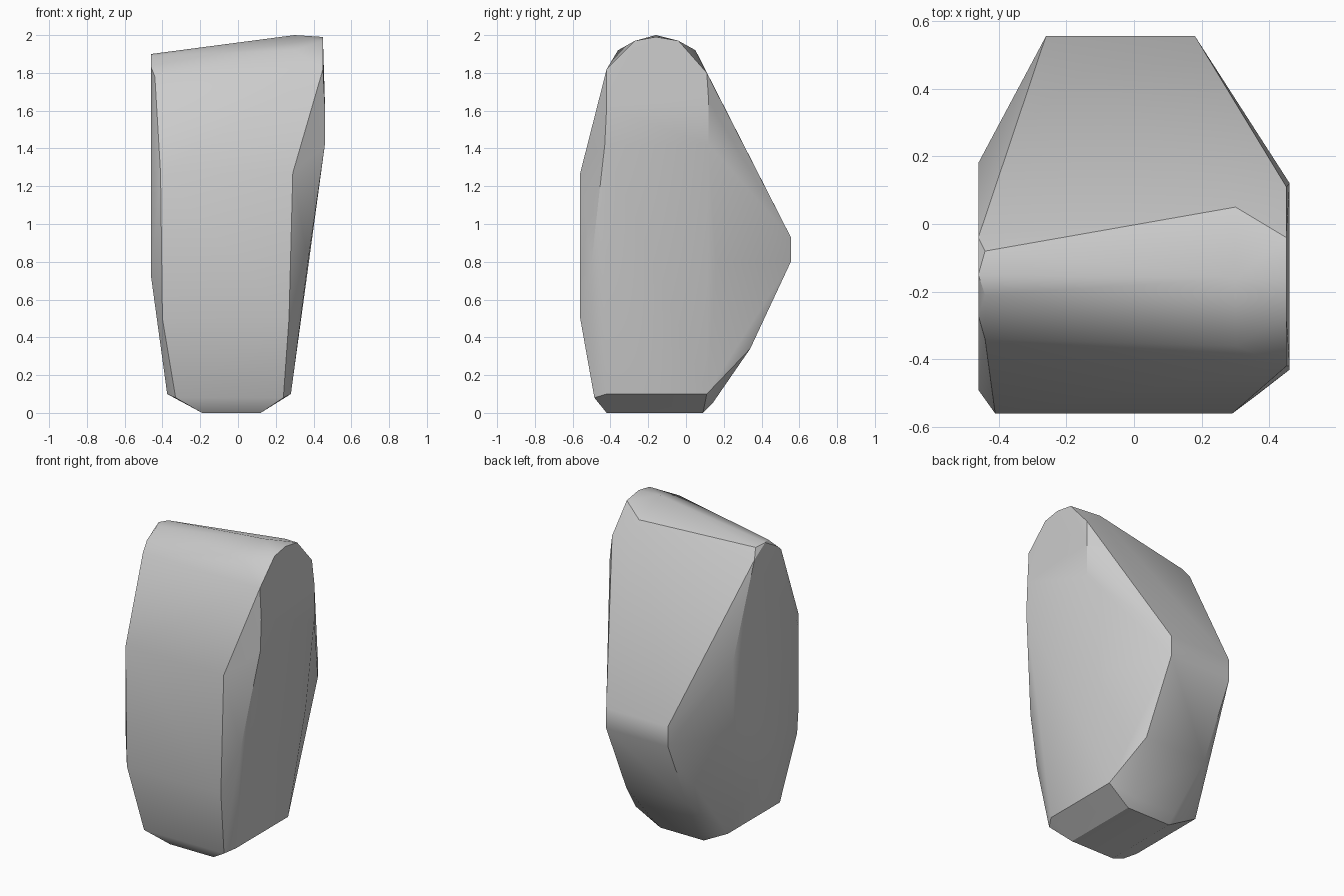
import bpy
import bmesh
from math import radians

old_cube = bpy.data.objects.get("Cube")
if old_cube:
    bpy.data.objects.remove(old_cube, do_unlink=True)


def make_material(name, colour):
    material = bpy.data.materials.new(name)
    material.use_nodes = True
    material.diffuse_color = colour
    shader = material.node_tree.nodes["Principled BSDF"]
    shader.inputs["Base Color"].default_value = colour
    shader.inputs["Roughness"].default_value = 0.9
    return material


def side_profile(x, outline):
    """Corner points of one lengthwise slice, given as (y, z) pairs."""
    return [(x, y, z) for y, z in outline]


def cross_edge(left, right, outline):
    """Corner points of edges that run straight across the stone."""
    return side_profile(left, outline) + side_profile(right, outline)


def hull_object(name, points, material, sharp_angle):
    """Wrap the corner points in one closed faceted skin."""
    mesh = bpy.data.meshes.new(name)
    builder = bmesh.new()
    for point in points:
        builder.verts.new(point)
    result = bmesh.ops.convex_hull(builder, input=builder.verts[:])
    unused = set(result["geom_interior"]) | set(result["geom_unused"])
    spare = [item for item in unused if isinstance(item, bmesh.types.BMVert)]
    bmesh.ops.delete(builder, geom=spare, context="VERTS")
    bmesh.ops.dissolve_limit(builder, angle_limit=radians(1),
                             verts=builder.verts[:], edges=builder.edges[:])
    bmesh.ops.recalc_face_normals(builder, faces=builder.faces[:])
    builder.to_mesh(mesh)
    builder.free()
    mesh.materials.append(material)

    stone = bpy.data.objects.new(name, mesh)
    bpy.context.collection.objects.link(stone)
    bpy.ops.object.select_all(action="DESELECT")
    stone.select_set(True)
    bpy.context.view_layer.objects.active = stone
    bpy.ops.object.shade_smooth_by_angle(angle=radians(sharp_angle))
    return stone


# Rounded crest, rising from the right end to the left end
crest = side_profile(-0.46, [(-0.04, 1.83), (-0.15, 1.9), (-0.27, 1.83)])
crest += side_profile(-0.44, [(-0.34, 1.78), (-0.21, 1.89), (-0.08, 1.89)])
crest += side_profile(0.3, [(-0.36, 1.92), (-0.16, 2), (0.05, 1.92)])
crest += side_profile(0.45, [(-0.42, 1.82), (-0.27, 1.97), (-0.16, 1.99),
                             (-0.04, 1.97), (0.11, 1.8)])

# Tall end faces
right_end = side_profile(-0.46, [(-0.49, 1.22), (-0.49, 0.72),
                                 (0.18, 1.25), (0.17, 0.8)])
right_end += side_profile(-0.375, [(-0.42, 0.1), (0.11, 0.1)])
left_end = side_profile(0.46, [(-0.43, 1.42), (-0.42, 1.62),
                               (0.12, 1.42), (0.12, 1.65)])
left_end += side_profile(0.37, [(-0.5, 0.8), (0.16, 0.8)])
left_end += side_profile(0.28, [(-0.42, 0.1), (0.11, 0.1)])

# Broad front face and the wedge-shaped back
front = cross_edge(-0.41, 0.29, [(-0.56, 1.27)])
front += cross_edge(-0.4, 0.27, [(-0.56, 0.5)])
back = cross_edge(-0.26, 0.18, [(0.555, 0.93), (0.555, 0.8)])
back += cross_edge(-0.25, 0.19, [(0.34, 0.34)])

# Small flat foot with bevelled rim
foot = cross_edge(-0.19, 0.12, [(-0.42, 0), (0.09, 0), (0.14, 0.05)])
foot += cross_edge(-0.33, 0.24, [(-0.485, 0.08)])

stone_grey = make_material("stone grey", (0.6, 0.6, 0.6, 1))
hull_object("standing_stone",
            crest + right_end + left_end + front + back + foot,
            stone_grey, 30)
